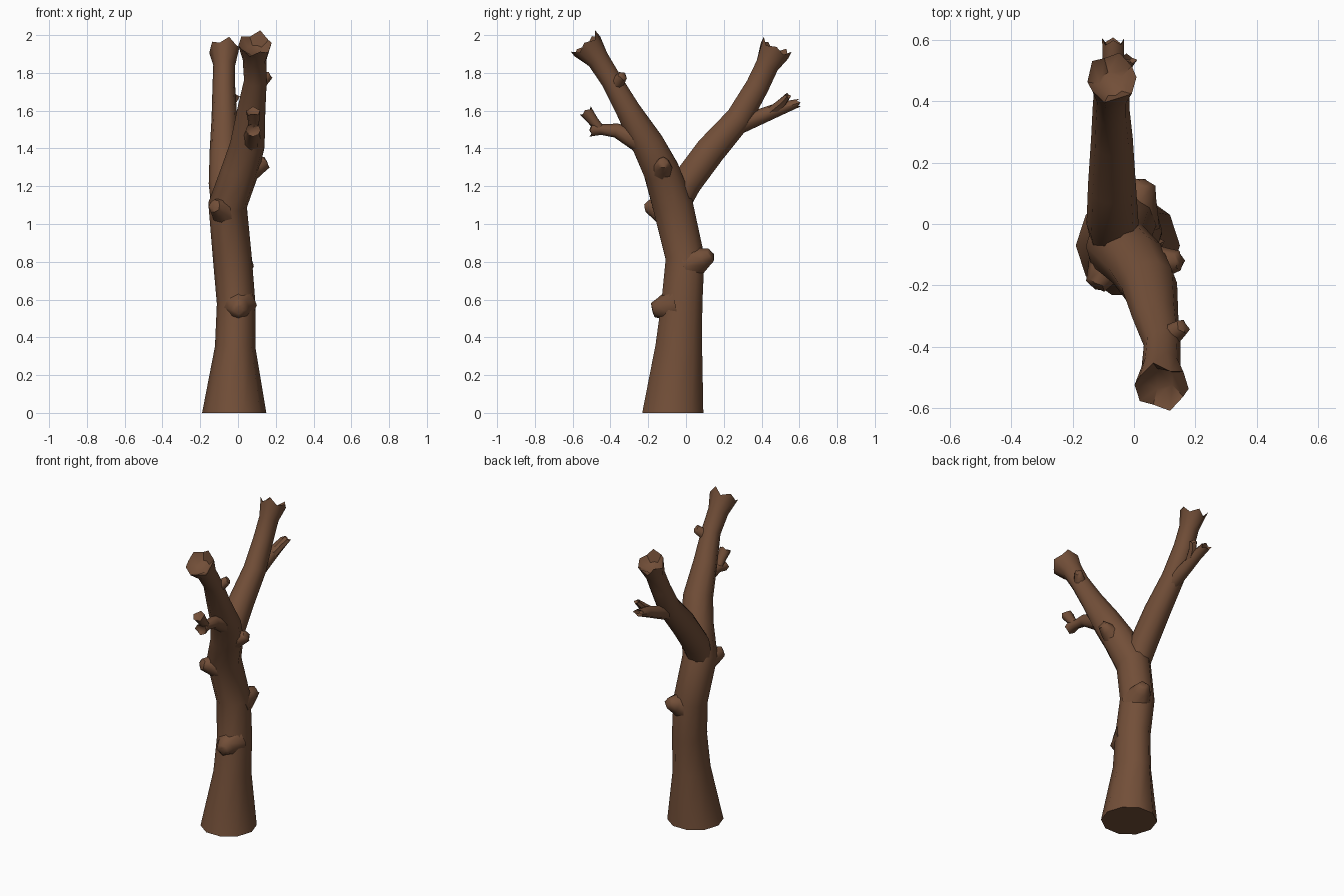
import bpy, bmesh, math, random
from mathutils import Vector

random.seed(4)
bark = bpy.data.materials.new("brown bark")
bark.diffuse_color = (0.17, 0.078, 0.04, 1)


def limb(name, path, sides=10, jag=0.0, hollow=0.03):
    """Tube along (x, y, z, rx, ry) points, ending in a broken, jagged rim."""
    bm = bmesh.new()
    pts = [Vector(p[:3]) for p in path]
    whole = (pts[-1] - pts[0]).normalized()
    ref = Vector((0, 1, 0)) if abs(whole.x) > 0.7 else Vector((1, 0, 0))
    rings = []

    def ring(c, t, rx, ry, offs):
        u = (ref - t * ref.dot(t)).normalized()
        v = t.cross(u)
        vs = []
        for i in range(sides):
            a = 2 * math.pi * i / sides
            p = c + u * rx * math.cos(a) + v * ry * math.sin(a) + t * offs[i]
            vs.append(bm.verts.new(p))
        rings.append(vs)

    flat = [0.0] * sides
    for k, p in enumerate(path):
        t = Vector()
        if k > 0:
            t += (pts[k] - pts[k - 1]).normalized()
        if k < len(path) - 1:
            t += (pts[k + 1] - pts[k]).normalized()
        t.normalize()
        if pts[k].z == 0:
            t = Vector((0, 0, 1))
        last = k == len(path) - 1
        rim = [jag * ((-1) ** i) * random.uniform(0.3, 1) for i in range(sides)]
        ring(pts[k], t, p[3], p[4], rim if last else flat)
    # recessed broken wood inside the rim
    if jag:
        ring(pts[-1] - t * hollow, t, path[-1][3] * 0.5, path[-1][4] * 0.5, flat)
    for a, b in zip(rings, rings[1:]):
        for i in range(sides):
            j = (i + 1) % sides
            bm.faces.new((a[i], a[j], b[j], b[i]))
    bm.faces.new(rings[0][::-1])
    bm.faces.new(rings[-1])
    bmesh.ops.recalc_face_normals(bm, faces=bm.faces[:])
    me = bpy.data.meshes.new(name)
    bm.to_mesh(me)
    bm.free()
    me.materials.append(bark)
    ob = bpy.data.objects.new(name, me)
    bpy.context.collection.objects.link(ob)
    bpy.ops.object.select_all(action='DESELECT')
    ob.select_set(True)
    bpy.context.view_layer.objects.active = ob
    bpy.ops.object.shade_smooth_by_angle(angle=math.radians(50))
    return ob


# trunk running on into the front branch
limb("trunk_and_front_branch", [
    (-0.02, -0.07, 0, 0.17, 0.17),
    (-0.015, -0.038, 0.35, 0.107, 0.13),
    (-0.01, -0.022, 0.58, 0.102, 0.114),
    (-0.03, -0.005, 0.82, 0.103, 0.108),
    (-0.055, -0.07, 1.10, 0.103, 0.112),
    (0.01, -0.13, 1.28, 0.10, 0.10),
    (0.05, -0.20, 1.42, 0.092, 0.09),
    (0.07, -0.305, 1.60, 0.075, 0.068),
    (0.092, -0.395, 1.76, 0.06, 0.058),
    (0.088, -0.465, 1.87, 0.063, 0.062),
    (0.09, -0.53, 1.95, 0.088, 0.09)], jag=0.028, hollow=0.04)

# back branch
limb("back_branch", [
    (-0.065, -0.08, 1.02, 0.07, 0.06),
    (-0.07, 0.0, 1.215, 0.085, 0.085),
    (-0.072, 0.13, 1.39, 0.078, 0.084),
    (-0.072, 0.28, 1.56, 0.068, 0.073),
    (-0.075, 0.378, 1.73, 0.06, 0.065),
    (-0.073, 0.43, 1.84, 0.058, 0.064),
    (-0.072, 0.475, 1.93, 0.08, 0.088)], jag=0.028, hollow=0.04)

# side shoot of the front branch, with an upturned fork
limb("front_shoot", [
    (0.07, -0.25, 1.44, 0.05, 0.06),
    (0.078, -0.37, 1.495, 0.036, 0.038),
    (0.08, -0.45, 1.50, 0.028, 0.028),
    (0.08, -0.505, 1.497, 0.04, 0.034)], sides=8, jag=0.01, hollow=0.01)
limb("front_shoot_fork", [
    (0.08, -0.45, 1.495, 0.025, 0.025),
    (0.083, -0.49, 1.545, 0.03, 0.027),
    (0.08, -0.53, 1.597, 0.038, 0.036)], sides=8, jag=0.01, hollow=0.01)

# side shoot of the back branch, with a small prong
limb("back_shoot", [
    (-0.07, 0.29, 1.53, 0.045, 0.05),
    (-0.07, 0.41, 1.575, 0.038, 0.04),
    (-0.068, 0.51, 1.615, 0.034, 0.034),
    (-0.068, 0.595, 1.64, 0.036, 0.02)], sides=8, jag=0.014, hollow=0.03)
limb("back_shoot_prong", [
    (-0.06, 0.45, 1.595, 0.028, 0.028),
    (-0.035, 0.51, 1.645, 0.025, 0.025),
    (-0.015, 0.54, 1.68, 0.026, 0.016)], sides=6, jag=0.01, hollow=0.015)

# knots and broken stubs: position inside the limb, tip, base radius, tip radius
knots = {
    "upper_stub": ((0.09, -0.385, 1.72), (0.16, -0.335, 1.785), 0.045, 0.026),
    "right_knot": ((0.03, -0.13, 1.27), (0.148, -0.12, 1.325), 0.075, 0.032),
    "left_knot": ((-0.06, -0.09, 1.06), (-0.125, -0.2, 1.095), 0.09, 0.035),
    "back_knot": ((-0.01, 0.02, 0.79), (0.035, 0.132, 0.835), 0.10, 0.035),
    "front_knot": ((0.0, -0.06, 0.57), (0.005, -0.172, 0.545), 0.10, 0.038),
}
for name, (a, b, r0, r1) in knots.items():
    mid = Vector(a).lerp(Vector(b), 0.7)
    rm = r0 * 0.3 + r1 * 0.7
    limb(name, [(*a, r0, r0), (*mid, rm, rm), (*b, r1, r1)],
         sides=8, jag=0.006, hollow=-0.006)
